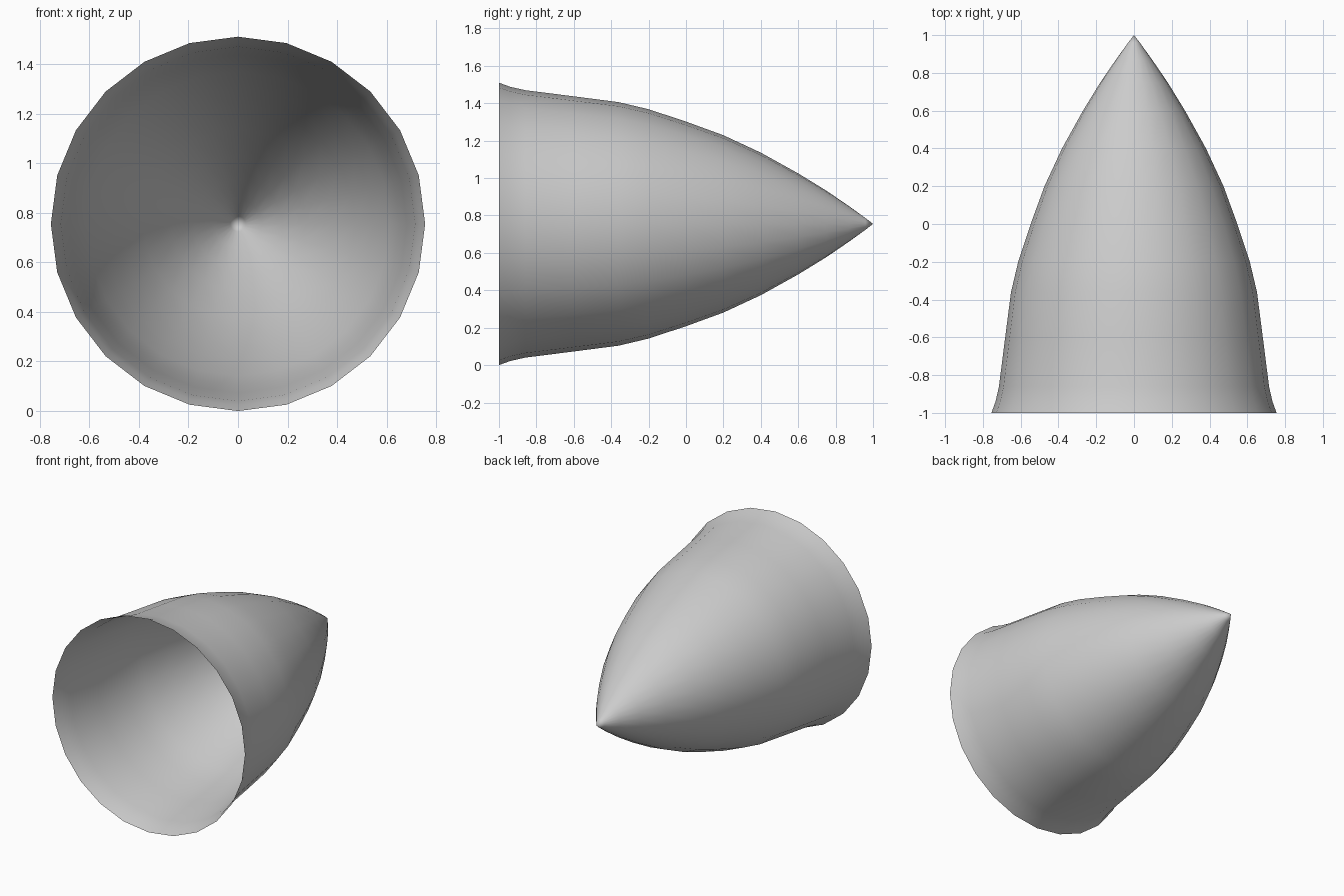
import bpy, bmesh, math

if "Cube" in bpy.data.objects:
    bpy.data.objects.remove(bpy.data.objects["Cube"])

SIDES = 24
CENTRE_Z = 0.755
# (y, radius) from the open flared rim to the last ring before the tip
PROFILE = [(-1.0, 0.755), (-0.94, 0.733), (-0.86, 0.715), (-0.6, 0.682),
           (-0.36, 0.651), (-0.2, 0.613), (0.0, 0.547), (0.2, 0.474),
           (0.4, 0.381), (0.6, 0.27), (0.75, 0.178), (0.87, 0.096), (0.96, 0.031)]

bm = bmesh.new()

# Rings along y
rings = []
for y, r in PROFILE:
    rings.append([bm.verts.new((r * math.sin(2 * math.pi * i / SIDES), y,
                                CENTRE_Z + r * math.cos(2 * math.pi * i / SIDES)))
                  for i in range(SIDES)])
tip = bm.verts.new((0, 1, CENTRE_Z))

# Skin between rings, then a fan closing the tip; the front stays open
for a, b in zip(rings, rings[1:]):
    for i in range(SIDES):
        j = (i + 1) % SIDES
        bm.faces.new((a[i], a[j], b[j], b[i]))
for i in range(SIDES):
    bm.faces.new((rings[-1][i], rings[-1][(i + 1) % SIDES], tip))

bmesh.ops.recalc_face_normals(bm, faces=bm.faces)
# Open shell: make sure normals point away from the axis
f = max(bm.faces, key=lambda face: face.calc_center_median().z)
if f.normal.z < 0:
    bmesh.ops.reverse_faces(bm, faces=bm.faces)
for face in bm.faces:
    face.smooth = True

mesh = bpy.data.meshes.new("nose_shell")
bm.to_mesh(mesh)
bm.free()
obj = bpy.data.objects.new("nose_shell", mesh)
bpy.context.collection.objects.link(obj)
